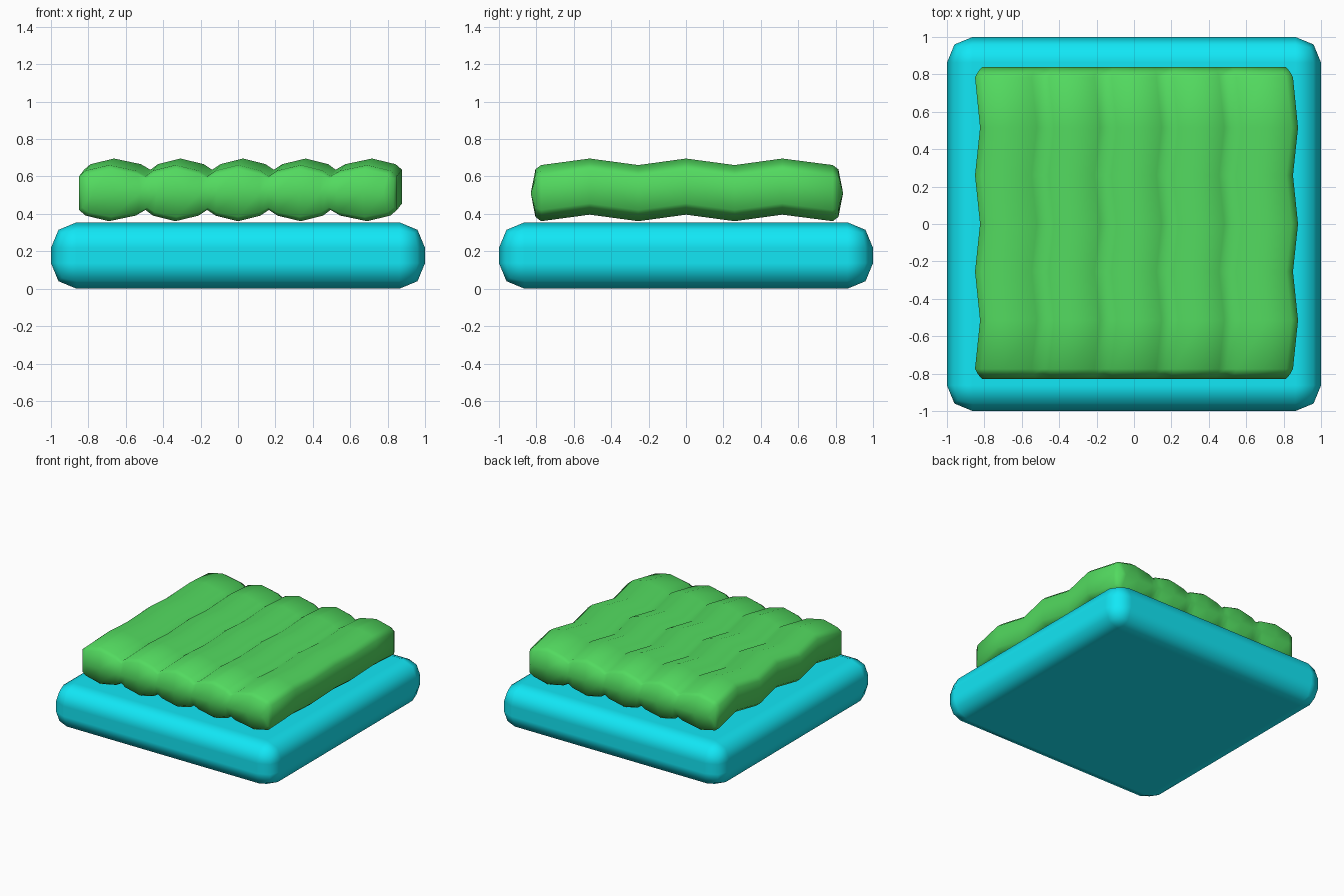
import bpy, bmesh

if "Cube" in bpy.data.objects:
    bpy.data.objects.remove(bpy.data.objects["Cube"])


def colour(obj, name, rgb):
    mat = bpy.data.materials.new(name)
    mat.diffuse_color = (*rgb, 1)
    mat.use_nodes = True
    mat.node_tree.nodes["Principled BSDF"].inputs["Base Color"].default_value = mat.diffuse_color
    obj.data.materials.append(mat)


# Slab base with rounded edges
bpy.ops.mesh.primitive_cube_add(size=1, location=(0, 0, 0.181))
base = bpy.context.object
base.name = "base_slab"
base.scale = (2, 2, 0.355)
bpy.ops.object.transform_apply(location=False, rotation=False, scale=True)
bpy.ops.object.shade_smooth()
bevel = base.modifiers.new("rounding", "BEVEL")
bevel.width = 0.137
bevel.segments = 2
bevel.harden_normals = True
base.location.z = 0.1775
colour(base, "cyan", (0.006, 0.80, 0.92))

# Cushion cross-section: five padded ribs, height measured from the middle
MID_Z = 0.511
right = [(0, 0.15), (0.12, 0.12), (0.165, 0.09), (0.21, 0.12),
         (0.335, 0.15), (0.455, 0.12), (0.495, 0.09), (0.547, 0.12),
         (0.69, 0.15), (0.815, 0.12), (0.85, 0.09)]
top = [(-x, h) for x, h in reversed(right[1:])] + right
ring = top + [(x, -h) for x, h in reversed(top)]

# Stations along y: (y, shift in x, shift in z, x scale, height scale)
stations = [(-0.83, 0, 0, 0.955, 0), (-0.805, 0, 0, 0.98, 0.85), (-0.775, 0, 0, 1, 1)]
for y, up in [(-0.515, 1), (-0.255, 0), (0, 1), (0.26, 0), (0.515, 1)]:
    stations.append((y, 0.027 * up, 0.035 * up, 1, 1))
stations += [(0.785, 0, 0, 1, 1), (0.815, 0, 0, 0.98, 0.85), (0.84, 0, 0, 0.955, 0)]

# Quilted cushion lofted through the stations
bm = bmesh.new()
rows = [[bm.verts.new((x * sx + dx, y, MID_Z + h * sh + dz)) for x, h in ring]
        for y, dx, dz, sx, sh in stations]
n = len(ring)
for a, b in zip(rows, rows[1:]):
    for i in range(n):
        j = (i + 1) % n
        bm.faces.new((a[i], a[j], b[j], b[i]))
bmesh.ops.remove_doubles(bm, verts=bm.verts, dist=0.0005)
bmesh.ops.recalc_face_normals(bm, faces=bm.faces)
mesh = bpy.data.meshes.new("quilted_cushion")
bm.to_mesh(mesh)
bm.free()
mesh.shade_smooth()
cushion = bpy.data.objects.new("quilted_cushion", mesh)
bpy.context.collection.objects.link(cushion)
colour(cushion, "green", (0.085, 0.70, 0.115))
